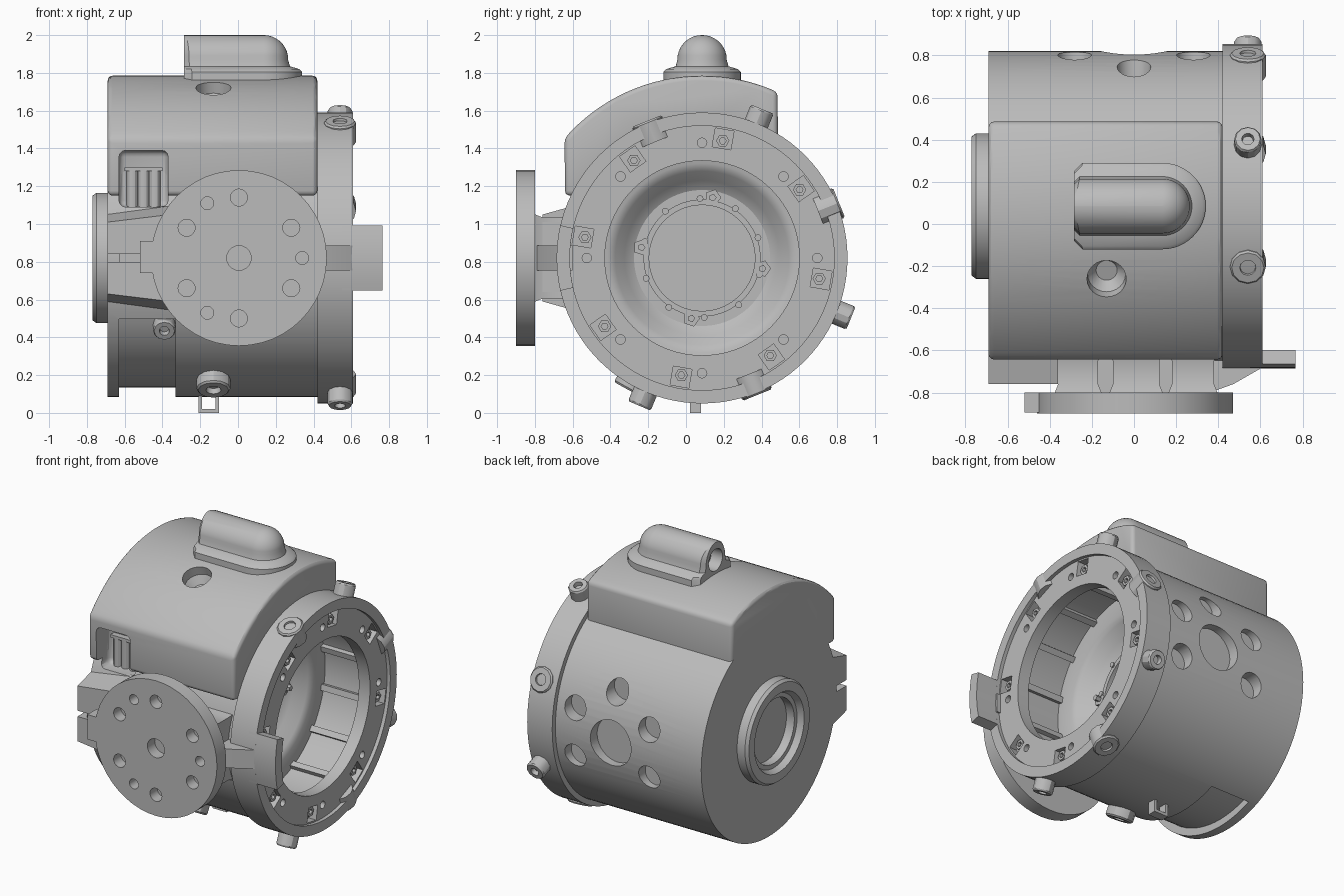
import bpy, bmesh
from math import sin, cos, pi, radians
from mathutils import Vector, Matrix

if "Cube" in bpy.data.objects:
    bpy.data.objects.remove(bpy.data.objects["Cube"])

grey = bpy.data.materials.new("cast_grey")
grey.use_nodes = True
grey.diffuse_color = (0.5, 0.5, 0.5, 1)
grey.node_tree.nodes["Principled BSDF"].inputs["Base Color"].default_value = (0.5, 0.5, 0.5, 1)

CY, CZ = 0.085, 0.82          # main axis runs along x through this point
AX = Vector((1, 0, 0))
parts = []


def finish(name, bm):
    bmesh.ops.remove_doubles(bm, verts=bm.verts, dist=1e-5)
    bmesh.ops.recalc_face_normals(bm, faces=bm.faces)
    me = bpy.data.meshes.new(name)
    bm.to_mesh(me)
    bm.free()
    me.materials.append(grey)
    ob = bpy.data.objects.new(name, me)
    bpy.context.collection.objects.link(ob)
    parts.append(ob)
    return ob


def loft(bm, rings):
    """Skin a row of equal closed outlines and cap both ends."""
    rows = [[bm.verts.new(p) for p in ring] for ring in rings]
    n = len(rows[0])
    for a, b in zip(rows, rows[1:]):
        for i in range(n):
            bm.faces.new((a[i], a[(i + 1) % n], b[(i + 1) % n], b[i]))
    bm.faces.new(rows[0])
    bm.faces.new(rows[-1])


def lathe(bm, profile, pos, axis, n=64):
    """Revolve (distance, radius) pairs about an axis; ends are capped."""
    q = Vector(axis).to_track_quat('Z', 'Y')
    loft(bm, [[Vector(pos) + q @ Vector((r * cos(2 * pi * i / n), r * sin(2 * pi * i / n), d))
               for i in range(n)] for d, r in profile])


def box(bm, x, y, z, turn=0.0):
    """Box from ranges, optionally turned about the main axis."""
    m = Matrix.Translation((0, CY, CZ)) @ Matrix.Rotation(turn, 4, 'X') @ Matrix.Translation((0, -CY, -CZ))
    loft(bm, [[m @ Vector(p) for p in ((a, y[0], z[0]), (a, y[1], z[0]), (a, y[1], z[1]), (a, y[0], z[1]))]
              for a in x])


def polar(x, r, deg):
    return Vector((x, CY + r * cos(radians(deg)), CZ + r * sin(radians(deg))))


def outward(deg):
    return polar(0, 1, deg) - polar(0, 0, deg)


def arc(x, r, a, b, n):
    return [polar(x, r, a + (b - a) * i / n) for i in range(n + 1)]


def bake(ob, mod):
    bpy.context.view_layer.objects.active = ob
    bpy.ops.object.modifier_apply(modifier=mod.name)


def bevel(ob, width):
    m = ob.modifiers.new("round", 'BEVEL')
    m.width, m.segments, m.limit_method, m.angle_limit = width, 3, 'ANGLE', radians(40)
    bake(ob, m)


def subtract(cutter, *targets):
    parts.remove(cutter)
    for ob in targets:
        m = ob.modifiers.new("cut", 'BOOLEAN')
        m.operation, m.solver, m.object = 'DIFFERENCE', 'EXACT', cutter
        bake(ob, m)
    bpy.data.objects.remove(cutter)


# Drum body with end boss, bolt ring, dish and inner chambers
bm = bmesh.new()
lathe(bm, [(-.67, .0005), (-.67, .22), (-.73, .22), (-.73, .25), (-.77, .27), (-.77, .33), (-.75, .345),
           (-.69, .345), (-.69, .735), (.42, .735), (.42, .77), (.61, .77), (.61, .70), (.585, .70),
           (.585, .515), (.5, .515), (.5, .62), (.17, .62), (.17, .50), (.15, .46), (.08, .41),
           (.05, .36), (.05, .31), (.08, .31), (.08, .28), (0, .28), (0, .55), (-.6, .55), (-.6, .0005)],
      (0, CY, CZ), AX, 96)
body = finish("drum_body", bm)

bm = bmesh.new()
lathe(bm, [(.66, .155), (.9, .155)], (0, CY, CZ), (0, 1, 0), 40)
for k in range(5):                      # blind holes on the back
    a = radians(-30 + 60 * k)
    floor = .58 if k == 2 else .645
    lathe(bm, [(floor, .08), (.9, .08)], (.325 * cos(a), CY, CZ + .325 * sin(a)), (0, 1, 0), 24)
for k in range(8):                      # bolt pockets and small holes in the ring face
    box(bm, (.53, .65), (CY - .05, CY + .05), (CZ + .59, CZ + .69), radians(-10 + 45 * k))
    lathe(bm, [(.54, .025), (.7, .025)], polar(0, .61, 45 * k), AX, 16)
loft(bm, [arc(x, .685, 206, 292, 20) + arc(x, .85, 292, 206, 20) for x in (-.63, -.33)])  # sunken band
subtract(finish("body_cutter", bm), body)

# Saddle housing over the drum
bm = bmesh.new()
loft(bm, [arc(x, .965, 65.5, 139, 24) + [Vector((x, -.64, 1.15)), Vector((x, -.56, 1.15))]
          + arc(x, .70, 150, 55, 24) for x in (-.69, .42)])
housing = finish("saddle_housing", bm)
bevel(housing, .03)

# Access window and fill hole through the housing
bm = bmesh.new()
box(bm, (-.63, -.37), (-.9, -.49), (1.09, 1.39))
window = finish("window_cutter", bm)
bevel(window, .035)
subtract(window, housing, body)
bm = bmesh.new()
lathe(bm, [(.85, .05), (.90, .09), (1.1, .10)], polar(-.13, 0, 0), outward(111), 24)
subtract(finish("fill_hole_cutter", bm), housing)
bm = bmesh.new()
for x in (-.56, -.50, -.44):
    lathe(bm, [(1.07, .03), (1.28, .03)], (x, -.50, 0), (0, 0, 1), 12)
box(bm, (-.6, -.4), (-.53, -.47), (1.28, 1.30))
finish("window_fittings", bm)

# Domed cap with a rounded end
bm = bmesh.new()
levels = [(.205, 1.70), (.205, 1.805), (.19, 1.82), (.14, 1.835), (.13, 1.87)]
levels += [(.13 * cos(radians(a)) + .001, 1.87 + .13 * sin(radians(a))) for a in range(10, 91, 10)]
loft(bm, [[Vector((-.285, CY - r * .8, z)), Vector((-.285 + r * .2, CY - r, z))]
          + [Vector((.135 + r * sin(t), CY - r * cos(t), z)) for t in [pi * i / 24 for i in range(25)]]
          + [Vector((-.285 + r * .2, CY + r, z)), Vector((-.285, CY + r * .8, z))] for r, z in levels])
dome = finish("domed_cap", bm)
bm = bmesh.new()
lathe(bm, [(-.4, .075), (-.2, .075)], (0, CY, 1.88), AX, 24)
subtract(finish("dome_cutter", bm), dome)

# Front mounting flange
bm = bmesh.new()
lathe(bm, [(-.9, .465), (-.8, .465)], (.005, 0, CZ), (0, 1, 0), 48)
flange = finish("mounting_flange", bm)
bm = bmesh.new()
holes = [(0, 0, .065)] + [(.32, 30 + 60 * k, .045) for k in range(6)] + [(.335, 120 * k, .034) for k in range(3)]
for r, deg, size in holes:
    a = radians(deg)
    lathe(bm, [(-1, size), (-.82, size)], (.005 + r * cos(a), 0, CZ + r * sin(a)), (0, 1, 0), 20)
subtract(finish("flange_cutter", bm), flange)
bm = bmesh.new()
box(bm, (-.52, -.44), (-.895, -.8), (.74, .91))
finish("flange_tab", bm)

# Neck: a core and three posts that flare to the flange
bm = bmesh.new()
box(bm, (-.33, .38), (-.81, -.6), (.64, 1.01))
for x, w in ((-.265, .095), (.01, .11), (.28, .10)):
    loft(bm, [[Vector((x + sx * (w + f), y, CZ + sz * (.215 + f))) for sx, sz in
               ((-1, -1), (1, -1), (1, 1), (-1, 1))] for y, f in ((-.58, .02), (-.65, 0), (-.76, 0), (-.81, .02))])
finish("flange_neck", bm)

# Side arm in two halves with a slot between them
bm = bmesh.new()
for s in (-1, 1):
    loft(bm, [[Vector((x, y, CZ + s * h)) for y, h in ((-.76, .02), (-.76, top), (-.58, top + .05), (-.58, .02))]
              for x, top in ((-.69, .19), (-.36, .23))])
box(bm, (-.63, -.40), (-.74, -.6), (.79, .85))
finish("side_arm", bm)

# Side lug curved like the ring, and its tapering brace
bm = bmesh.new()
loft(bm, [arc(x, .70, 167, 193, 8) + arc(x, .77, 193, 167, 8) for x in (.55, .765)])
finish("side_lug", bm)
bm = bmesh.new()
loft(bm, [[Vector((x, y, CZ + h)) for y, h in ((front, -.065), (front, .065), (-.6, .065), (-.6, -.065))]
          for x, front in ((.36, -.80), (.47, -.76), (.61, -.68))])
finish("lug_brace", bm)

# Radial plugs with sockets around the ring, drum and band
plug = [(-.12, 1), (-.01, 1), (0, .9), (0, .45), (-.03, .4)]
bm = bmesh.new()
for deg in (68, -22, -113):
    lathe(bm, [(d + .85, r * .065) for d, r in plug], polar(.54, 0, 0), outward(deg), 12)
for deg in (112, 22, -68):
    lathe(bm, [(d + .782, r * .085) for d, r in plug], polar(.54, 0, 0), outward(deg), 12)
finish("ring_plugs", bm)
for name, x, deg, out, size in (("drain_plug", -.13, -119, .80, .09), ("band_plug", -.39, -149, .75, .06)):
    bm = bmesh.new()
    lathe(bm, [(d + out, r * size) for d, r in plug], polar(x, 0, 0), outward(deg), 12)
    finish(name, bm)

# Small loop under the drum
bm = bmesh.new()
for x in (-.21, -.12):
    box(bm, (x, x + .02), (.02, .08), (.0, .13))
box(bm, (-.2, -.11), (.02, .08), (0, .02))
finish("bottom_loop", bm)

# Ring bolts, hub nuts and hub screws
bm = bmesh.new()
for k in range(8):
    lathe(bm, [(.52, .035), (.57, .035), (.57, .018), (.55, .018)], polar(0, .63, 80 + 45 * k), AX, 6)
finish("ring_bolts", bm)
bm = bmesh.new()
for k in range(4):
    lathe(bm, [(.04, .045), (.085, .045), (.085, .02), (.12, .02)], polar(0, .325, 80 + 90 * k), AX, 5)
for k in range(10):
    lathe(bm, [(.04, .018), (.09, .018)], polar(0, .315, 20 + 36 * k), AX, 10)
finish("hub_fasteners", bm)

# Ribs lining the front chamber
bm = bmesh.new()
for k in range(14):
    box(bm, (.16, .51), (CY - .02, CY + .02), (CZ + .59, CZ + .63), 2 * pi * k / 14)
finish("chamber_ribs", bm)

# Smooth shading with sharp edges kept
bpy.ops.object.select_all(action='DESELECT')
for ob in parts:
    ob.select_set(True)
bpy.context.view_layer.objects.active = body
bpy.ops.object.shade_smooth_by_angle(angle=radians(30))
